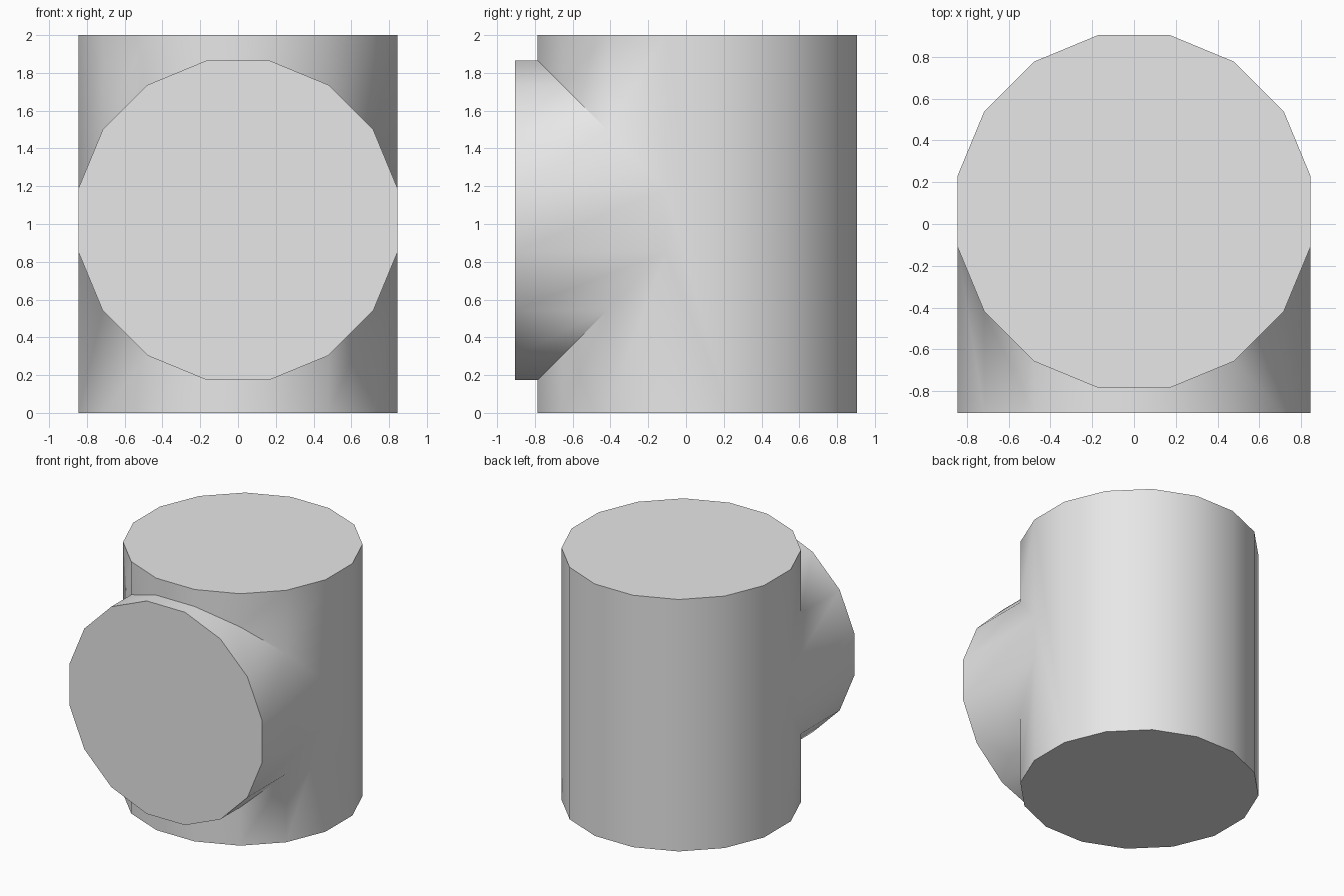
import bpy
import bmesh
import math

default = bpy.data.objects.get("Cube")
if default:
    bpy.data.objects.remove(default, do_unlink=True)

SIDES = 16
APOTHEM = 0.845
RADIUS = APOTHEM / math.cos(math.pi / SIDES)
AXIS_Y = 0.06       # centre of the upright pipe
AXIS_Z = 1.02       # centre height of the branch pipe
FRONT_Y = -0.905    # open end of the branch
HEIGHT = 2.0

grey = bpy.data.materials.new("plain grey")
grey.use_nodes = True
grey.diffuse_color = (0.8, 0.8, 0.8, 1)
grey.node_tree.nodes["Principled BSDF"].inputs["Base Color"].default_value = (0.8, 0.8, 0.8, 1)

# Ring of (x, offset) pairs shared by both pipes
ring = []
for i in range(SIDES):
    a = (i + 0.5) * 2 * math.pi / SIDES
    ring.append((RADIUS * math.cos(a), RADIUS * math.sin(a)))

bm = bmesh.new()
bottom = [bm.verts.new((x, AXIS_Y + d, 0)) for x, d in ring]
top = [bm.verts.new((x, AXIS_Y + d, HEIGHT)) for x, d in ring]
front = [bm.verts.new((x, FRONT_Y, AXIS_Z + d)) for x, d in ring]
# Mitre seam where the branch meets the upright pipe
seam = [bm.verts.new((x, AXIS_Y - abs(d), AXIS_Z + d)) for x, d in ring]

# End caps
bm.faces.new(bottom)
bm.faces.new(top)
bm.faces.new(front)

for i in range(SIDES):
    j = (i + 1) % SIDES
    # Branch wall
    bm.faces.new((front[i], front[j], seam[j], seam[i]))
    # Upright wall, left open behind the branch
    front_i, front_j = ring[i][1] < 0, ring[j][1] < 0
    mi, mj = SIDES - 1 - i, SIDES - 1 - j
    if front_i and front_j:
        bm.faces.new((bottom[i], bottom[j], seam[j], seam[i]))
        bm.faces.new((seam[mi], seam[mj], top[j], top[i]))
    else:
        loop = [bottom[i], bottom[j]]
        if front_j:
            loop += [seam[j], seam[mj]]
        loop += [top[j], top[i]]
        if front_i:
            loop += [seam[mi], seam[i]]
        bm.faces.new(loop)

bmesh.ops.recalc_face_normals(bm, faces=bm.faces)
mesh = bpy.data.meshes.new("pipe_tee")
bm.to_mesh(mesh)
bm.free()
mesh.materials.append(grey)
tee = bpy.data.objects.new("pipe_tee", mesh)
bpy.context.collection.objects.link(tee)

# Smooth walls, sharp rims and mitre
bpy.ops.object.select_all(action='DESELECT')
tee.select_set(True)
bpy.context.view_layer.objects.active = tee
bpy.ops.object.shade_smooth_by_angle(angle=math.radians(35))
